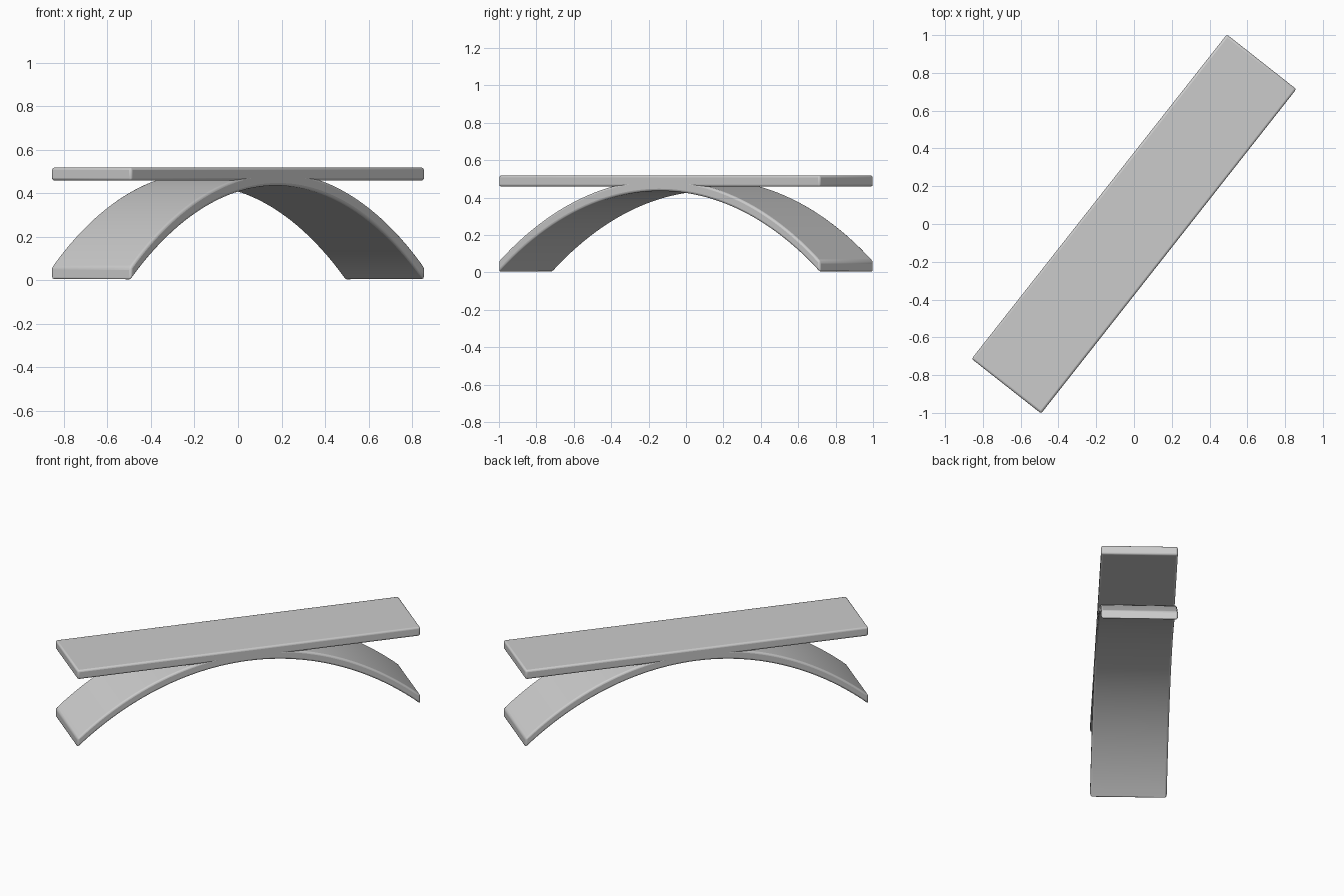
import bpy, bmesh, math

if "Cube" in bpy.data.objects:
    bpy.data.objects.remove(bpy.data.objects["Cube"])

LENGTH, WIDTH, THICK = 2.185, 0.468, 0.06
ANGLE = math.radians(51.8)


def arch_height(x):
    # average of a parabola and a circular arc with the same rise and span
    half, rise = LENGTH / 2, 0.435
    radius = (half ** 2 + rise ** 2) / (2 * rise)
    parabola = rise * (1 - (x / half) ** 2)
    circle = rise - radius + math.sqrt(radius ** 2 - x ** 2)
    return (parabola + circle) / 2


def plank(name, height, segments):
    # side profile along the length, extruded across the width
    bm = bmesh.new()
    xs = [LENGTH * (i / segments - 0.5) for i in range(segments + 1)]
    rows = []
    for y in (-WIDTH / 2, WIDTH / 2):
        low = [bm.verts.new((x, y, height(x))) for x in xs]
        high = [bm.verts.new((x, y, height(x) + THICK)) for x in xs]
        rows.append((low, high))
    (l0, h0), (l1, h1) = rows
    for i in range(segments):
        j = i + 1
        bm.faces.new((l0[i], l0[j], h0[j], h0[i]))
        bm.faces.new((l1[i], h1[i], h1[j], l1[j]))
        bm.faces.new((h0[i], h0[j], h1[j], h1[i]))
        bm.faces.new((l0[i], l1[i], l1[j], l0[j]))
    for i in (0, segments):
        bm.faces.new((l0[i], h0[i], h1[i], l1[i]))
    bmesh.ops.recalc_face_normals(bm, faces=bm.faces)
    mesh = bpy.data.meshes.new(name)
    bm.to_mesh(mesh)
    bm.free()
    obj = bpy.data.objects.new(name, mesh)
    bpy.context.collection.objects.link(obj)
    obj.rotation_euler.z = ANGLE
    # softened rims
    bevel = obj.modifiers.new("soft_edges", 'BEVEL')
    bevel.width = 0.012
    bevel.segments = 3
    bevel.limit_method = 'ANGLE'
    bevel.angle_limit = math.radians(30)
    bpy.ops.object.select_all(action='DESELECT')
    obj.select_set(True)
    bpy.context.view_layer.objects.active = obj
    bpy.ops.object.shade_smooth_by_angle(angle=math.radians(35))
    return obj


# flat top resting on the crown of the arch
plank("table_top", lambda x: 0.458, 1)
# curved base, cut vertically at both feet
plank("arched_base", arch_height, 48)
